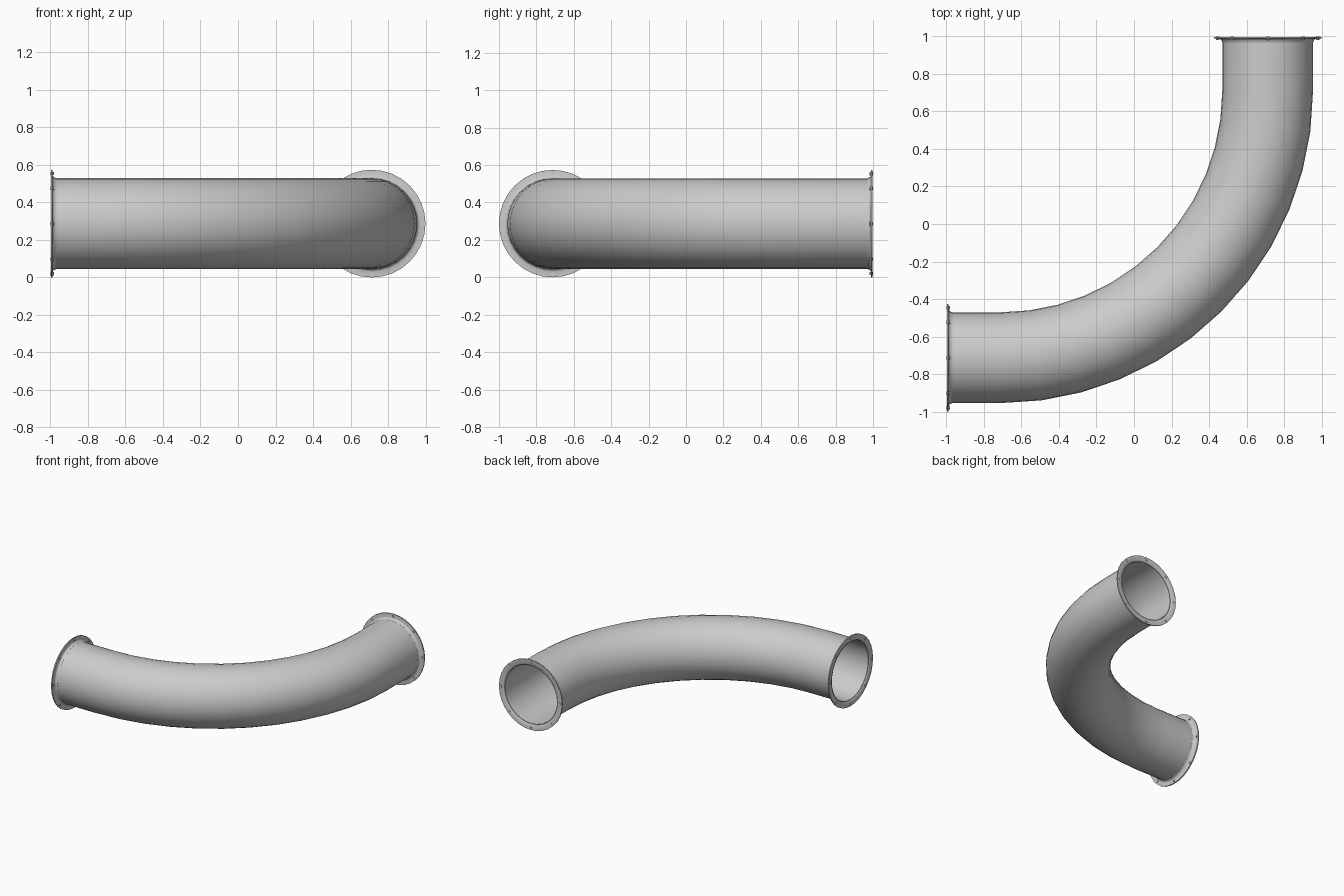
import bpy, bmesh
from math import sin, cos, pi
from mathutils import Vector, Matrix

if "Cube" in bpy.data.objects:
    bpy.data.objects.remove(bpy.data.objects["Cube"])

C, ZC, SIDES = 0.713, 0.287, 32
PIPE_R, WALL = 0.242, 0.006


def ring(bm, centre, side, r):
    # circle of vertices in the plane of 'side' and z
    up = Vector((0, 0, 1))
    return [bm.verts.new(centre + side * (r * cos(2 * pi * i / SIDES)) + up * (r * sin(2 * pi * i / SIDES)))
            for i in range(SIDES)]


def loft(name, stations):
    # closed skin through (centre, side, radius) stations, last joined to first
    bm = bmesh.new()
    rings = [ring(bm, *s) for s in stations]
    for a, b in zip(rings, rings[1:] + rings[:1]):
        for i in range(SIDES):
            j = (i + 1) % SIDES
            bm.faces.new((a[i], a[j], b[j], b[i]))
    return finish(name, bm)


def finish(name, bm):
    bmesh.ops.recalc_face_normals(bm, faces=bm.faces)
    mesh = bpy.data.meshes.new(name)
    bm.to_mesh(mesh)
    bm.free()
    obj = bpy.data.objects.new(name, mesh)
    bpy.context.collection.objects.link(obj)
    bpy.ops.object.select_all(action='DESELECT')
    obj.select_set(True)
    bpy.context.view_layer.objects.active = obj
    bpy.ops.object.shade_smooth_by_angle(angle=0.6)
    return obj


# Path: short straight, quarter bend in 12 steps, short straight
path = [(Vector((-0.99, -C, ZC)), Vector((0, 1, 0)))]
for k in range(13):
    t = k / 12 * pi / 2
    out = Vector((sin(t), -cos(t), 0))
    path.append((Vector((-C, C, ZC)) + out * (2 * C), -out))
path.append((Vector((C, 0.99, ZC)), Vector((-1, 0, 0))))

# Hollow bent pipe
loft("bent_pipe", [(p, s, PIPE_R) for p, s in path] +
     [(p, s, PIPE_R - WALL) for p, s in reversed(path)])

# Flange profile (distance from the end, radius): plate, rounded neck, flared mouth
PROFILE = [(0.003, 0.250), (0.003, 0.287), (0.012, 0.287), (0.012, 0.257),
           (0.015, 0.250), (0.021, 0.246), (0.032, 0.2425),
           (0.032, 0.2355), (0.018, 0.237), (0.009, 0.241)]
ENDS = {"left": (Vector((-1, -C, ZC)), Vector((1, 0, 0)), Vector((0, 1, 0))),
        "back": (Vector((C, 1, ZC)), Vector((0, -1, 0)), Vector((-1, 0, 0)))}

for label, (end, inward, side) in ENDS.items():
    loft(label + "_flange", [(end + inward * d, side, r) for d, r in PROFILE])
    # Ring of eight bolts through the flange
    bm = bmesh.new()
    turn = inward.to_track_quat('Z', 'Y').to_matrix().to_4x4()
    for i in range(8):
        a = i * pi / 4
        pos = end + inward * 0.009 + side * (0.267 * cos(a)) + Vector((0, 0, 0.267 * sin(a)))
        bmesh.ops.create_cone(bm, cap_ends=True, segments=8, radius1=0.009, radius2=0.009,
                              depth=0.018, matrix=Matrix.Translation(pos) @ turn)
    finish(label + "_bolts", bm)
